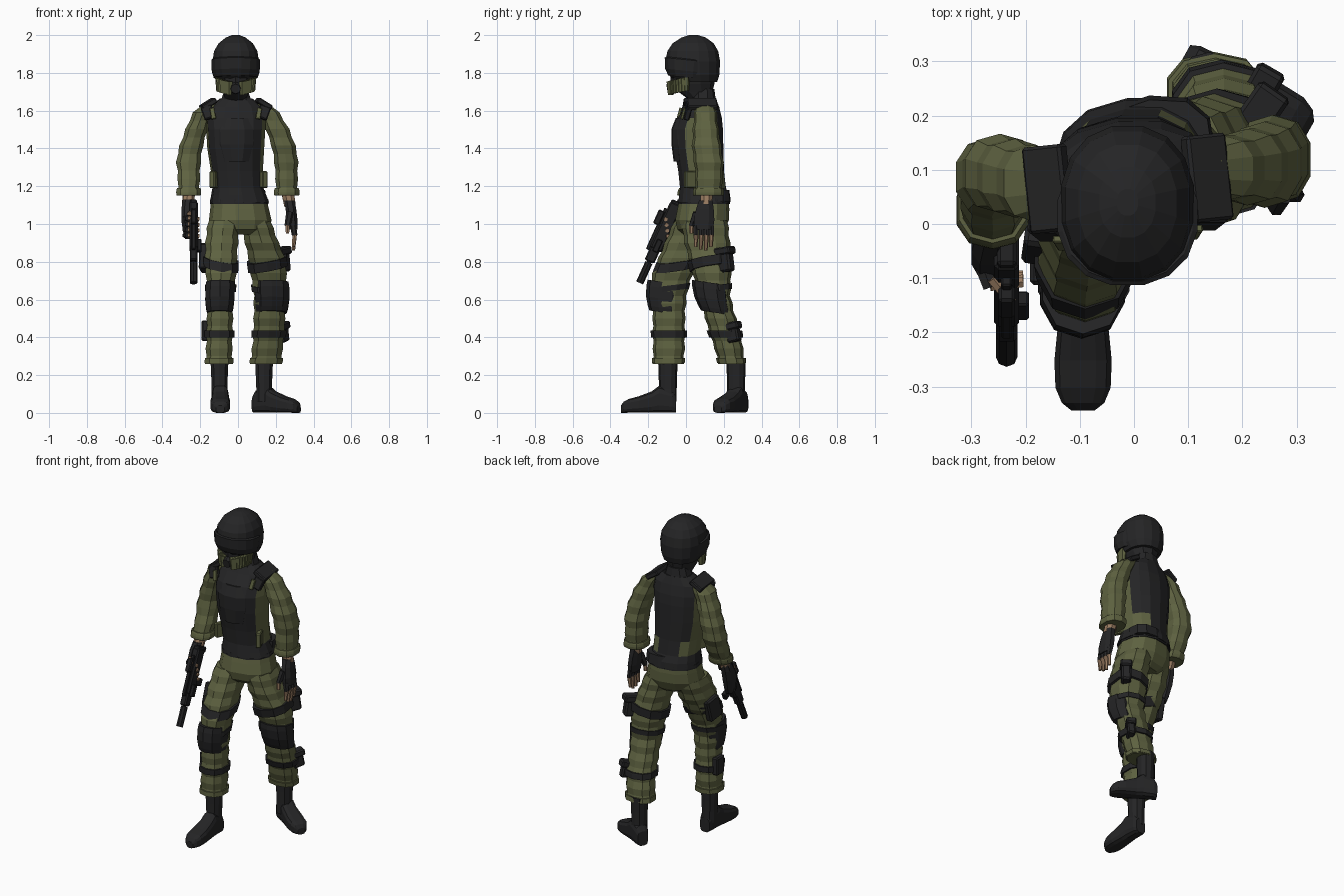
import bpy, bmesh, math
from mathutils import Matrix, Vector, Euler


def material(name, r, g, b):
    m = bpy.data.materials.new(name)
    m.diffuse_color = (r, g, b, 1)
    return m


BLACK = material("black gear", 0.018, 0.018, 0.019)
OLIVE = material("olive cloth", 0.112, 0.122, 0.052)
SKIN = material("skin", 0.32, 0.2, 0.12)
GUN = material("gun metal", 0.014, 0.014, 0.015)


def finish(name, bm, *mats):
    bmesh.ops.recalc_face_normals(bm, faces=bm.faces)
    me = bpy.data.meshes.new(name)
    bm.to_mesh(me)
    bm.free()
    for m in mats:
        me.materials.append(m)
    ob = bpy.data.objects.new(name, me)
    bpy.context.collection.objects.link(ob)
    return ob


def loft(name, rings, mats, n=10, u=(1, 0, 0), v=(0, 1, 0), sq=0.85, rot=0, shear=(0, 0)):
    """Skin through rings of (x, y, z, half width, half depth)."""
    if not isinstance(mats, tuple):
        mats = (mats,)
    R = Matrix.Rotation(math.radians(rot), 3, 'Z')
    u, v = R @ Vector(u), R @ Vector(v)
    bm = bmesh.new()
    loops = []
    for x, y, z, a, b in rings:
        loop = []
        for i in range(n):
            t = 2 * math.pi * (i + 0.5) / n
            c, s = math.cos(t), math.sin(t)
            d = u * math.copysign(abs(c) ** sq, c) * a + v * math.copysign(abs(s) ** sq, s) * b
            d.z += shear[0] * d.x + shear[1] * d.y
            loop.append(bm.verts.new(Vector((x, y, z)) + d))
        loops.append(loop)
    for p, q in zip(loops, loops[1:]):
        for i in range(n):
            j = (i + 1) % n
            bm.faces.new((p[i], p[j], q[j], q[i]))
    bm.faces.new(loops[0])
    bm.faces.new(loops[-1])
    return finish(name, bm, *mats)


def box(name, loc, size, mat, rot=(0, 0, 0), parent=Matrix()):
    bm = bmesh.new()
    e = Euler([math.radians(a) for a in rot]).to_matrix().to_4x4()
    M = parent @ Matrix.Translation(loc) @ e @ Matrix.Diagonal((*size, 1))
    bmesh.ops.create_cube(bm, size=1, matrix=M)
    bmesh.ops.bevel(bm, geom=bm.edges[:], offset=min(size) * 0.18, segments=1, affect='EDGES')
    return finish(name, bm, mat)


def rod(name, p, q, r0, r1, mat, n=6):
    p, q = Vector(p), Vector(q)
    bm = bmesh.new()
    M = Matrix.Translation((p + q) / 2) @ (q - p).to_track_quat('Z', 'Y').to_matrix().to_4x4()
    bmesh.ops.create_cone(bm, cap_ends=True, segments=n, radius1=r0, radius2=r1,
                          depth=(q - p).length, matrix=M)
    return finish(name, bm, mat)


def sample(rings, z):
    for p, q in zip(rings, rings[1:]):
        if p[2] >= z >= q[2]:
            t = (p[2] - z) / (p[2] - q[2])
            return [a + (b - a) * t for a, b in zip(p, q)]
    return list(rings[-1])


def folds(rings, count, amp):
    """Resample a limb and let the cloth ripple slightly."""
    top, low = rings[0][2], rings[-1][2]
    out = []
    for i in range(count + 1):
        x, y, z, a, b = sample(rings, top + (low - top) * i / count)
        g = amp * (1 if i % 2 else -1)
        out.append((x, y, z, a + g, b + g))
    return out


def band(name, rings, z0, z1, grow, mat, shift=(0, 0), bulge=0, **kw):
    """Strap or pad that follows a limb between two heights."""
    out = []
    for t, g in ((0, 0), (0.2, bulge), (0.55, bulge * 1.5), (0.85, bulge), (1, 0)):
        x, y, z, a, b = sample(rings, z1 + (z0 - z1) * t)
        out.append((x + shift[0], y + shift[1], z, a + grow + g, b + grow + g))
    return loft(name, out, mat, **kw)


# Torso vest, with cloth showing at the sides and lower back
vest = loft("vest", [
    (.008, .096, 1.115, .156, .138), (.004, .096, 1.15, .146, .134), (0, .09, 1.19, .135, .123),
    (-.006, .08, 1.28, .137, .122), (-.012, .068, 1.4, .15, .131), (-.012, .064, 1.5, .156, .133),
    (-.012, .072, 1.56, .16, .118), (-.01, .086, 1.62, .145, .088), (-.01, .092, 1.665, .085, .066)],
    (BLACK, OLIVE), n=14, rot=8)
for f in vest.data.polygons:
    c, nrm = f.center, f.normal
    side = abs(nrm.x) > 0.85 and 1.19 < c.z < 1.56
    low_back = 1.19 < c.z < 1.28 and nrm.y > -0.45 and abs(c.x) > 0.065
    f.material_index = 1 if side or low_back else 0
loft("chest_plate", [(-.012, .03, 1.33, .085, .096), (-.012, .025, 1.42, .115, .102),
                     (-.012, .022, 1.5, .12, .1), (-.012, .03, 1.56, .09, .085)], BLACK, n=12, rot=5)
loft("back_pouch", [(.04, .15, 1.12, .11, .088), (.04, .15, 1.18, .105, .08)], BLACK, n=10, rot=8)
loft("collar", [(-.01, .09, 1.62, .1, .078), (-.01, .09, 1.67, .078, .066),
                (-.01, .09, 1.715, .062, .06)], BLACK)
for s, x, y in ((-1, -.158, .065), (1, .135, .085)):
    box("shoulder_pad", (x, y, 1.635), (.085, .16, .03), BLACK, (0, s * 32, 6))
    box("shoulder_front_flap", (x, y - .075, 1.59), (.06, .03, .07), BLACK, (-15, s * 20, 0))
    box("shoulder_tab", (x - s * .025, y - .1, 1.585), (.025, .014, .06), OLIVE, (-15, s * 10, 0))
box("side_pouch", (-.122, .01, 1.235), (.03, .08, .09), OLIVE, (0, 0, -25))
box("side_pouch", (.128, .03, 1.235), (.03, .08, .09), OLIVE, (0, 0, 25))

# Head, helmet, visor and ribbed jaw guard
loft("head", [(-.012, .08, 1.65, .055, .055), (-.012, .05, 1.7, .07, .09), (-.012, .035, 1.74, .085, .115),
              (-.012, .035, 1.82, .1, .12)], BLACK)
loft("helmet", [
    (-.012, .055, 1.752, .1, .112), (-.012, .042, 1.79, .118, .137), (-.012, .036, 1.86, .125, .147),
    (-.012, .036, 1.915, .117, .137), (-.012, .038, 1.957, .092, .11), (-.012, .04, 1.987, .053, .066),
    (-.012, .04, 2.0, .02, .025)], BLACK, n=16, sq=.9)
loft("visor", [(-.012, .012, 1.775, .118, .108), (-.012, .01, 1.81, .129, .122),
               (-.012, .015, 1.868, .131, .13), (-.012, .015, 1.874, .122, .122)],
     BLACK, n=16, sq=.9, shear=(0, -.1))
for s in (-1, 1):
    for i in range(8):
        a = math.radians(5 + i * 9)
        x, y = -.012 + s * .092 * math.cos(a), .01 - .1 * math.sin(a)
        z = 1.745 - i * .003
        rod("jaw_rib", (x, y, z - .04), (x, y, z + .03), .013, .02, OLIVE)
rod("breather", (-.012, -.07, 1.72), (-.012, -.1, 1.715), .034, .026, BLACK, 8)

# Sleeves with rolled cuffs
arm_r = [(-.145, .075, 1.635, .04, .055), (-.185, .075, 1.59, .055, .068), (-.22, .085, 1.5, .06, .07),
         (-.252, .095, 1.4, .065, .07), (-.262, .088, 1.33, .067, .07), (-.26, .06, 1.25, .06, .066),
         (-.261, .035, 1.2, .059, .063), (-.261, .02, 1.15, .06, .06)]
arm_l = [(.125, .1, 1.635, .04, .05), (.165, .102, 1.59, .055, .058), (.21, .105, 1.5, .064, .068),
         (.246, .11, 1.4, .066, .078), (.256, .122, 1.32, .065, .077), (.257, .122, 1.25, .06, .072),
         (.258, .12, 1.2, .06, .072), (.258, .118, 1.15, .062, .074)]
for name, arm in (("right", arm_r), ("left", arm_l)):
    loft(name + "_sleeve", folds(arm, 11, .003), OLIVE)
    band(name + "_cuff", arm, 1.15, 1.19, .005, OLIVE, bulge=.003)

# Left hand with half finger glove
rod("left_wrist", (.262, .11, 1.17), (.275, .105, 1.1), .035, .033, SKIN, 8)
loft("left_glove", [(.272, .105, 1.125, .03, .038), (.28, .1, 1.08, .03, .05), (.287, .096, 1.02, .03, .058),
                    (.292, .094, .97, .024, .052)], BLACK, n=8)
for i in range(4):
    y = .054 + i * .027
    drop = (.02, .005, 0, .018)[i]
    rod("left_finger_sleeve", (.292, y, .99), (.3, y, .94), .016, .015, BLACK)
    rod("left_finger", (.3, y, .945), (.294, y - .003, .86 + drop), .0135, .009, SKIN)
rod("left_thumb_sleeve", (.275, .055, 1.06), (.262, .03, .99), .02, .016, BLACK)
rod("left_thumb", (.262, .03, .995), (.262, .028, .95), .014, .01, SKIN)

# Right hand around the grip
rod("right_wrist", (-.26, .01, 1.17), (-.265, -.015, 1.1), .034, .032, SKIN, 8)
loft("right_glove", [(-.264, -.01, 1.13, .03, .036), (-.27, -.03, 1.08, .032, .048),
                     (-.27, -.05, 1.02, .032, .055), (-.265, -.06, .96, .028, .045),
                     (-.262, -.065, .92, .02, .03)], BLACK, n=8)
for i in range(4):
    z = .94 + i * .03
    y = -.085 - i * .004
    rod("right_finger_sleeve", (-.28, y + .02, z), (-.265, y - .02, z), .016, .015, BLACK)
    rod("right_finger", (-.265, y - .015, z), (-.205, y - .01, z - .005), .0135, .011, SKIN)
rod("right_index", (-.26, -.1, 1.055), (-.225, -.145, 1.05), .013, .01, SKIN)

# Compact gun pointing down and forward
G = Matrix.Translation((-.235, -.13, .93)) @ Matrix.Rotation(math.radians(-24.4), 4, 'X')
for name, loc, size in (
        ("gun_receiver", (0, 0, .06), (.046, .07, .27)), ("gun_handguard", (0, -.005, -.1), (.04, .055, .09)),
        ("gun_rail", (0, -.04, .03), (.02, .02, .24)), ("gun_sight", (0, -.055, .09), (.03, .035, .08)),
        ("gun_stock", (0, .01, .19), (.036, .085, .035)), ("gun_magazine", (0, .055, .0), (.028, .09, .045)),
        ("gun_side_light", (.03, 0, -.05), (.022, .03, .07))):
    box(name, loc, size, GUN, parent=G)
rod("gun_barrel", G @ Vector((0, -.005, -.12)), G @ Vector((0, -.005, -.16)), .012, .012, GUN, 8)
rod("gun_suppressor", G @ Vector((0, -.005, -.15)), G @ Vector((0, -.005, -.268)), .02, .02, GUN, 8)

# Trousers
loft("trouser_seat", [(.005, .096, 1.135, .145, .126), (.008, .092, 1.08, .154, .134),
                      (.012, .085, 1.02, .165, .138), (.015, .08, .97, .15, .12),
                      (.015, .08, .945, .09, .09)], OLIVE, n=12, rot=12)
loft("belt", [(.006, .096, 1.105, .154, .134), (.006, .096, 1.13, .154, .134)], BLACK, n=12, rot=10)
leg_r = [(-.075, .06, 1.02, .085, .12), (-.085, .02, .92, .09, .123), (-.09, -.03, .82, .088, .115),
         (-.09, -.078, .72, .082, .105), (-.093, -.093, .62, .076, .096), (-.095, -.09, .52, .07, .084),
         (-.097, -.091, .43, .073, .086), (-.1, -.09, .35, .071, .083), (-.1, -.094, .26, .074, .081)]
leg_l = [(.09, .1, 1.02, .085, .12), (.12, .108, .92, .091, .122), (.152, .128, .82, .1, .112),
         (.164, .14, .72, .098, .098), (.17, .147, .62, .09, .088), (.166, .175, .53, .085, .08),
         (.165, .205, .43, .087, .084), (.156, .225, .35, .083, .075), (.148, .242, .26, .086, .07)]
for name, leg, d, s in (("right", leg_r, (-.003, -.02), -1), ("left", leg_l, (.012, -.017), 1)):
    loft(name + "_trouser_leg", folds(leg, 19, .0035), OLIVE)
    band(name + "_trouser_hem", leg, .265, .29, .006, OLIVE)
    # Straps and knee protection
    band(name + "_thigh_strap", leg, .765, .815, .01, BLACK, shear=(s * .18, .15))
    band(name + "_shin_strap", leg, .4, .435, .01, BLACK)
    band(name + "_knee_strap", leg, .645, .675, .007, BLACK, shear=(0, .12))
    band(name + "_knee_pad", leg, .53, .69, -.002, BLACK, shift=d, bulge=.005, shear=(0, -.15))
box("right_thigh_pouch", (-.178, -.01, .82), (.045, .1, .14), BLACK, (-15, 0, -8))
box("right_shin_pouch", (-.172, -.075, .435), (.04, .075, .11), BLACK)
for loc, size, rot in (((.232, .205, .81), (.055, .09, .13), (8, 0, -35)),
                       ((.235, .25, .425), (.045, .07, .1), (12, 0, -30))):
    box("left_pouch", loc, size, BLACK, rot)
    box("left_pouch_flap", Vector(loc) + Vector((0, 0, size[2] * .36)),
        (size[0] + .012, size[1] + .012, .04), BLACK, rot)

# Boots: shaft plus a foot swept from heel to toe
for name, ankle, heel, d in (("right", (-.098, -.096), (-.094, -.052), Vector((0, -1, 0))),
                             ("left", (.138, .265), (.088, .302), Vector((.87, -.49, 0)))):
    x, y = ankle
    loft(name + "_boot_shaft", [(x, y, .29, .05, .052), (x, y, .2, .046, .049), (x, y, .13, .043, .047),
                                (x, y, .06, .043, .047)], BLACK)
    foot = []
    for t, w, h in ((0, .033, .09), (.02, .041, .12), (.09, .045, .145), (.13, .047, .115),
                    (.2, .054, .088), (.25, .052, .075), (.278, .04, .06), (.292, .022, .04)):
        t *= .92 if name == "left" else 1
        foot.append((heel[0] + d.x * t, heel[1] + d.y * t, h / 2, w, h / 2))
    loft(name + "_boot_foot", foot, BLACK, n=12, u=(-d.y, d.x, 0), v=(0, 0, 1), sq=.6)
